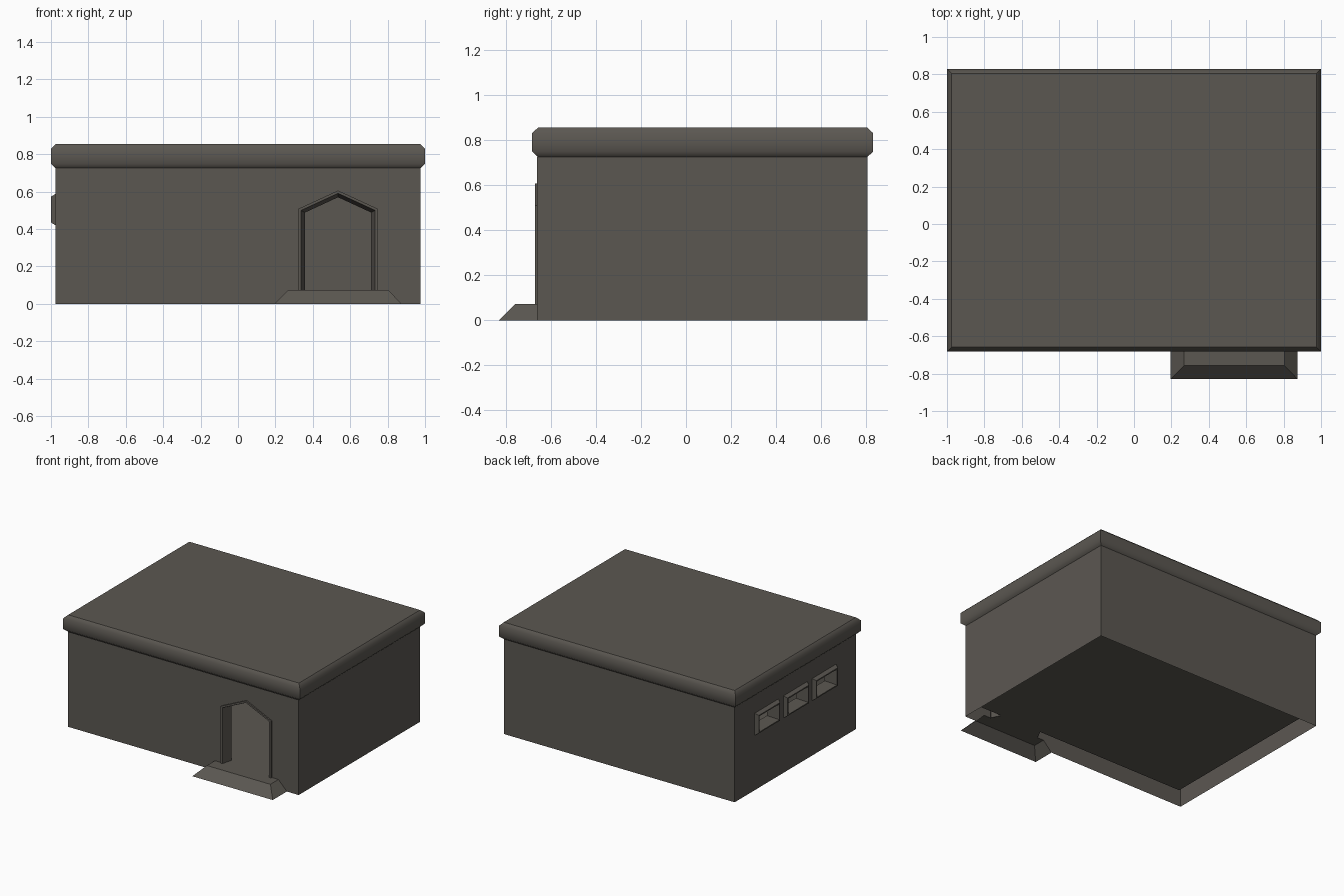
import bpy, bmesh, math
from mathutils import Vector

if "Cube" in bpy.data.objects:
    bpy.data.objects.remove(bpy.data.objects["Cube"])

# One flat stone colour for the whole building
stone = bpy.data.materials.new("grey_stone")
stone.diffuse_color = (0.105, 0.096, 0.083, 1)
stone.use_nodes = True
stone.node_tree.nodes["Principled BSDF"].inputs["Base Color"].default_value = stone.diffuse_color

X, YF, YB, ZW = 0.975, -0.66, 0.805, 0.726     # outer wall planes and wall height
T = 0.073                                      # wall thickness
XI, YFI, YBI, CEIL = X - T, YF + T, YB - T, 0.78   # room planes and ceiling
DX, STEP = 0.535, 0.073                        # door centre, step and floor height
WIN_Y, WIN_Z = (0.42, 0.0725, -0.275), 0.504   # window centres
DOOR_IN, WIN_IN = 0.036, 0.034                 # insets of the clear openings


def finish(name, bm):
    me = bpy.data.meshes.new(name)
    bm.to_mesh(me)
    bm.free()
    me.materials.append(stone)
    ob = bpy.data.objects.new(name, me)
    bpy.context.collection.objects.link(ob)
    return ob


def holed(bm, outlines, normal):
    """Flat face turned towards normal; outlines after the first are holes."""
    edges = []
    for pts in outlines:
        vs = [bm.verts.new(p) for p in pts]
        edges += [bm.edges.new((vs[i - 1], vs[i])) for i in range(len(vs))]
    res = bmesh.ops.triangle_fill(bm, edges=edges, use_beauty=True,
                                  normal=Vector(normal))
    for f in res["geom"]:
        if isinstance(f, bmesh.types.BMFace):
            f.normal_update()
            if f.normal.dot(Vector(normal)) < 0:
                f.normal_flip()


def nested(bm, loops, closed=True, cap=True):
    """Bridge successive outlines (anticlockwise from outside)."""
    rings = [[bm.verts.new(p) for p in l] for l in loops]
    n = len(rings[0])
    for a, b in zip(rings, rings[1:]):
        for i in range(n if closed else n - 1):
            j = (i + 1) % n
            bm.faces.new((a[i], a[j], b[j], b[i]))
    if cap:
        bm.faces.new(rings[-1])


def door_loop(y, inset):
    w, e, a = 0.213 - inset, 0.508 - inset * 0.55, 0.606 - inset
    return [(DX - w, y, STEP), (DX - w, y, e), (DX, y, a),
            (DX + w, y, e), (DX + w, y, STEP)]


def win_loop(cy, x, inset):
    w, h = 0.144 - inset, 0.084 - inset
    return [(x, cy - sy * w, WIN_Z + sz * h)
            for sy, sz in ((-1, -1), (1, -1), (1, 1), (-1, 1))]


def rect_x(x, y0, y1, z0, z1):
    return [(x, y0, z0), (x, y1, z0), (x, y1, z1), (x, y0, z1)]


def rect_y(y, x, z0, z1):
    return [(-x, y, z0), (x, y, z0), (x, y, z1), (-x, y, z1)]


def rect_z(z, x, y0, y1):
    return [(-x, y0, z), (x, y0, z), (x, y1, z), (-x, y1, z)]


# Outer walls, open below, with openings for the step, door and windows
bm = bmesh.new()
holed(bm, [[(-X, YF, 0), (0.195, YF, 0), (0.267, YF, STEP)] + door_loop(YF, 0)
           + [(0.804, YF, STEP), (0.875, YF, 0), (X, YF, 0), (X, YF, ZW), (-X, YF, ZW)]],
      (0, -1, 0))
holed(bm, [rect_x(-X, YF, YB, 0, ZW)] + [win_loop(c, -X, 0) for c in WIN_Y], (-1, 0, 0))
holed(bm, [rect_x(X, YF, YB, 0, ZW)], (1, 0, 0))
holed(bm, [rect_y(YB, X, 0, ZW)], (0, 1, 0))
finish("outer_walls", bm)

# Room inside: floor level with the step, inner walls and ceiling
bm = bmesh.new()
holed(bm, [[(-XI, YFI, STEP)] + door_loop(YFI, DOOR_IN)
           + [(XI, YFI, STEP), (XI, YFI, CEIL), (-XI, YFI, CEIL)]], (0, 1, 0))
holed(bm, [rect_x(-XI, YFI, YBI, STEP, CEIL)]
      + [win_loop(c, -XI, WIN_IN) for c in WIN_Y], (1, 0, 0))
holed(bm, [rect_x(XI, YFI, YBI, STEP, CEIL)], (-1, 0, 0))
holed(bm, [rect_y(YBI, XI, STEP, CEIL)], (0, -1, 0))
holed(bm, [rect_z(STEP, XI, YFI, YBI)], (0, 0, 1))
holed(bm, [rect_z(CEIL, XI, YFI, YBI)], (0, 0, -1))
finish("room", bm)

# Roof slab with chamfered rim
bm = bmesh.new()
rim = [(0.025, ZW - 0.001), (0, 0.748), (0, 0.83), (0.025, 0.854)]
nested(bm, [rect_z(z, 1 - i, -0.682 + i, 0.83 - i) for i, z in rim])
bm.normal_update()
for f in bm.faces:
    f.smooth = abs(f.normal.z) < 0.99
for e in bm.edges:
    if len(e.link_faces) == 2:
        top = all(v.co.z > 0.85 for v in e.verts)
        e.smooth = not top and e.calc_face_angle() < math.radians(55)
finish("roof", bm)

# Pointed doorway surround, reveal and threshold
bm = bmesh.new()
nested(bm, [door_loop(y, i)[::-1] for y, i in
            ((YF, 0), (-0.67, 0), (-0.67, 0.015), (YFI, DOOR_IN))],
       closed=False, cap=False)
a, b = door_loop(YF, 0), door_loop(YFI, DOOR_IN)
holed(bm, [[a[0], a[-1], b[-1], b[0]]], (0, 0, 1))
finish("doorway", bm)

# Sloped door step
bm = bmesh.new()
nested(bm, [[(0.195, YF, 0), (0.195, -0.83, 0), (0.875, -0.83, 0), (0.875, YF, 0)],
            [(0.267, YF, STEP), (0.267, -0.757, STEP), (0.804, -0.757, STEP),
             (0.804, YF, STEP)]], closed=False)
finish("door_step", bm)

# Three framed window openings through the left wall
for n, c in enumerate(WIN_Y):
    bm = bmesh.new()
    nested(bm, [win_loop(c, x, i) for x, i in
                ((-X, 0), (-1, 0.015), (-1, 0.024), (-XI, WIN_IN))], cap=False)
    finish(f"window_{n + 1}", bm)
